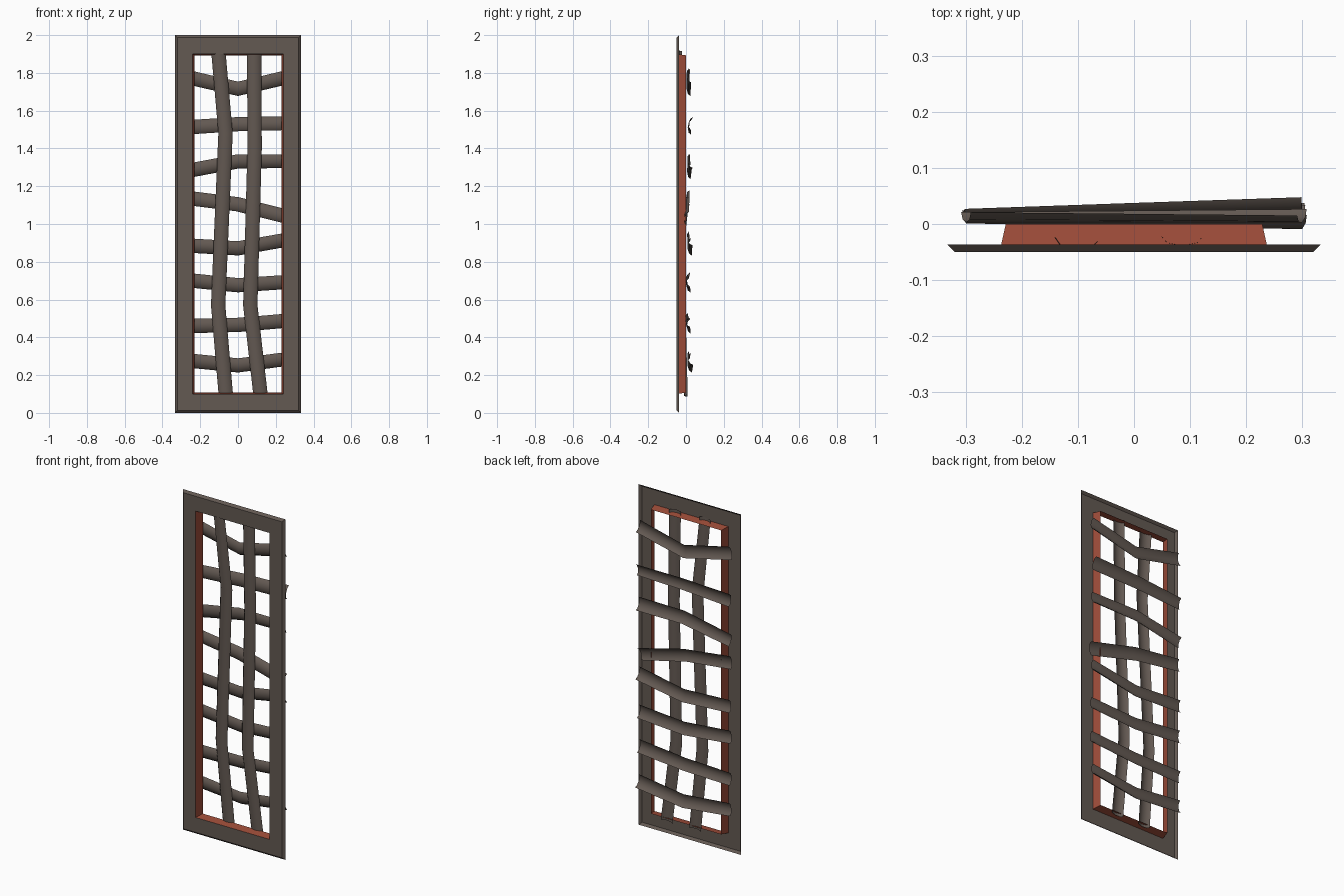
import bpy, math
from mathutils import Vector

if "Cube" in bpy.data.objects:
    bpy.data.objects.remove(bpy.data.objects["Cube"])


def material(name, rgb):
    m = bpy.data.materials.new(name)
    m.diffuse_color = (*rgb, 1)
    m.use_nodes = True
    m.node_tree.nodes["Principled BSDF"].inputs["Base Color"].default_value = m.diffuse_color
    return m


WOOD = material("grey_brown_wood", (0.125, 0.100, 0.085))
RUST = material("rust_red", (0.35, 0.075, 0.042))


def make(name, verts, faces, mat):
    me = bpy.data.meshes.new(name)
    me.from_pydata(verts, [], faces)
    me.materials.append(mat)
    ob = bpy.data.objects.new(name, me)
    bpy.context.collection.objects.link(ob)
    return ob


def ring(half_x, half_z, y):
    return [(sx * half_x, y, 1 + sz * half_z)
            for sx, sz in ((-1, -1), (1, -1), (1, 1), (-1, 1))]


def loft(name, rings, mat):
    """Skin a row of rectangular rings into an open shell."""
    verts = [v for r in rings for v in r]
    faces = []
    for k in range(len(rings) - 1):
        for i in range(4):
            j = (i + 1) % 4
            faces.append((4 * k + i, 4 * k + j, 4 * k + 4 + j, 4 * k + 4 + i))
    return make(name, verts, faces, mat)


def slat(name, path, tilts, width=0.076, depth=0.018, n=4):
    """Arched open shell swept on a path, bulging to the front."""
    pts = [Vector(p) for p in path]
    verts, faces = [], []
    for k, p in enumerate(pts):
        t = (pts[min(k + 1, len(pts) - 1)] - pts[max(k - 1, 0)]).normalized()
        side = t.cross(Vector((0, 1, 0))).normalized()
        out = Vector((0, -1, 0))
        c, s = math.cos(tilts[k]), math.sin(tilts[k])
        u, w = side * c + out * s, out * c - side * s
        for i in range(n + 1):
            a = math.pi * i / n
            verts.append(p + u * (math.cos(a) * width / 2)
                         + w * ((math.sin(a) - 0.5) * depth))
    for k in range(len(pts) - 1):
        for i in range(n):
            a = k * (n + 1) + i
            faces.append((a, a + 1, a + n + 2, a + n + 1))
    ob = make(name, verts, faces, WOOD)
    bpy.context.view_layer.objects.active = ob
    ob.select_set(True)
    bpy.ops.object.shade_smooth_by_angle(angle=math.radians(50))
    ob.select_set(False)


# Front frame with flared outer rim
loft("front_frame", [ring(0.333, 1.0, -0.037), ring(0.32, 0.987, -0.05),
                     ring(0.24, 0.9, -0.05)], WOOD)
# Red lining of the opening
loft("opening_lining", [ring(0.24, 0.9, -0.05), ring(0.229, 0.893, 0.0)], RUST)

# Horizontal slats: z at left, middle, right; y at left, right; tilt at right
rows = [(1.785, 1.715, 1.785, 0.012, 0.012, 0.15),
        (1.510, 1.530, 1.537, 0.018, 0.028, -0.3),
        (1.275, 1.330, 1.330, 0.015, 0.018, 0.3),
        (1.142, 1.105, 1.030, 0.010, 0.000, -0.2),
        (0.888, 0.870, 0.922, 0.018, 0.016, 0.25),
        (0.706, 0.675, 0.694, 0.013, 0.008, 0.2),
        (0.459, 0.465, 0.490, 0.014, 0.006, 0.2),
        (0.281, 0.250, 0.288, 0.016, 0.018, 0.3)]
for i, (zl, zm, zr, yl, yr, tilt) in enumerate(rows):
    slat(f"horizontal_slat_{i + 1}",
         [(-0.3, yl, zl), (0, (yl + yr) / 2, zm), (0.3, yr, zr)],
         [0, tilt / 2, tilt])

# Upright slats, leaning back towards the bottom
slat("upright_slat_left", [(-0.105, -0.037, 1.915), (-0.066, -0.022, 1.48),
                           (-0.105, -0.012, 0.57), (-0.064, -0.002, 0.09)],
     [0.1, 0, 0, 0])
slat("upright_slat_right", [(0.086, -0.03, 1.915), (0.088, -0.022, 1.4),
                            (0.065, -0.012, 0.57), (0.12, 0.0, 0.09)],
     [0, 0, 0, 0])
